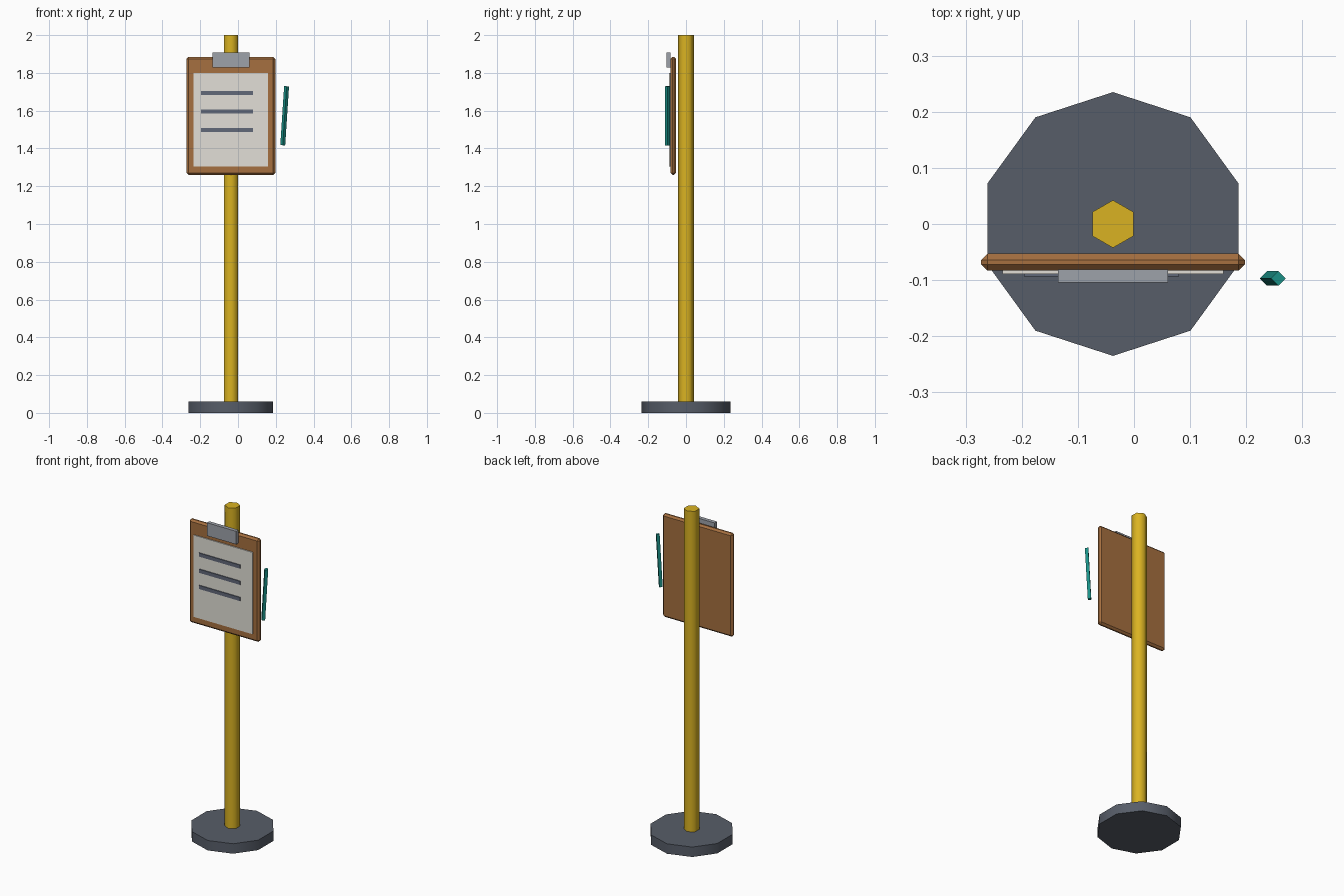
import bpy
import math

if "Cube" in bpy.data.objects:
    bpy.data.objects.remove(bpy.data.objects["Cube"])

CX = -0.0375  # shared centre line of stand and board


def material(name, rgb):
    m = bpy.data.materials.new(name)
    m.diffuse_color = (*rgb, 1)
    m.use_nodes = True
    m.node_tree.nodes["Principled BSDF"].inputs["Base Color"].default_value = m.diffuse_color
    return m


SLATE = material("slate", (0.095, 0.11, 0.14))
YELLOW = material("yellow", (0.70, 0.45, 0.016))
WOOD = material("wood", (0.38, 0.16, 0.05))
PAPER = material("paper", (0.76, 0.74, 0.68))
METAL = material("metal", (0.34, 0.36, 0.40))
INK = material("ink", (0.12, 0.14, 0.19))
TEAL = material("teal", (0.01, 0.28, 0.24))


def prism(name, sides, radius, depth, loc, mat, tilt=0.0, smooth=None):
    bpy.ops.mesh.primitive_cylinder_add(vertices=sides, radius=radius, depth=depth,
                                        location=loc, rotation=(0, tilt, 0))
    ob = bpy.context.object
    ob.name = name
    ob.data.materials.append(mat)
    if smooth:
        bpy.ops.object.shade_smooth_by_angle(angle=math.radians(smooth))
    return ob


def box(name, x, y, z, mat, bevel=0.0):
    bpy.ops.mesh.primitive_cube_add(size=1, location=[sum(r) / 2 for r in (x, y, z)])
    ob = bpy.context.object
    ob.name = name
    ob.scale = [r[1] - r[0] for r in (x, y, z)]
    bpy.ops.object.transform_apply(location=False, rotation=False, scale=True)
    ob.data.materials.append(mat)
    if bevel:
        mod = ob.modifiers.new("bevel", 'BEVEL')
        mod.width = bevel
        mod.segments = 1
    return ob


# Stand: ten-sided foot and six-sided post
prism("base", 10, 0.235, 0.06, (CX, 0, 0.03), SLATE, smooth=65)
prism("post", 6, 0.0425, 1.95, (CX, 0, 1.025), YELLOW, smooth=65)

# Clipboard with sheet and clip
box("board", (CX - 0.235, CX + 0.235), (-0.083, -0.053), (1.26, 1.885), WOOD, 0.011)
box("sheet", (CX - 0.197, CX + 0.197), (-0.089, -0.081), (1.305, 1.80), PAPER)
box("clip", (CX - 0.098, CX + 0.098), (-0.104, -0.081), (1.828, 1.907), METAL)

# Ruled lines on the sheet
for i in range(3):
    z = 1.693 - 0.098 * i
    box(f"line_{i + 1}", (-0.196, 0.08), (-0.094, -0.088), (z - 0.011, z + 0.011), INK)

# Floating four-sided pen, leaning slightly
prism("pen", 4, 0.013, 0.313, (0.247, -0.097, 1.573), TEAL, tilt=0.065)
